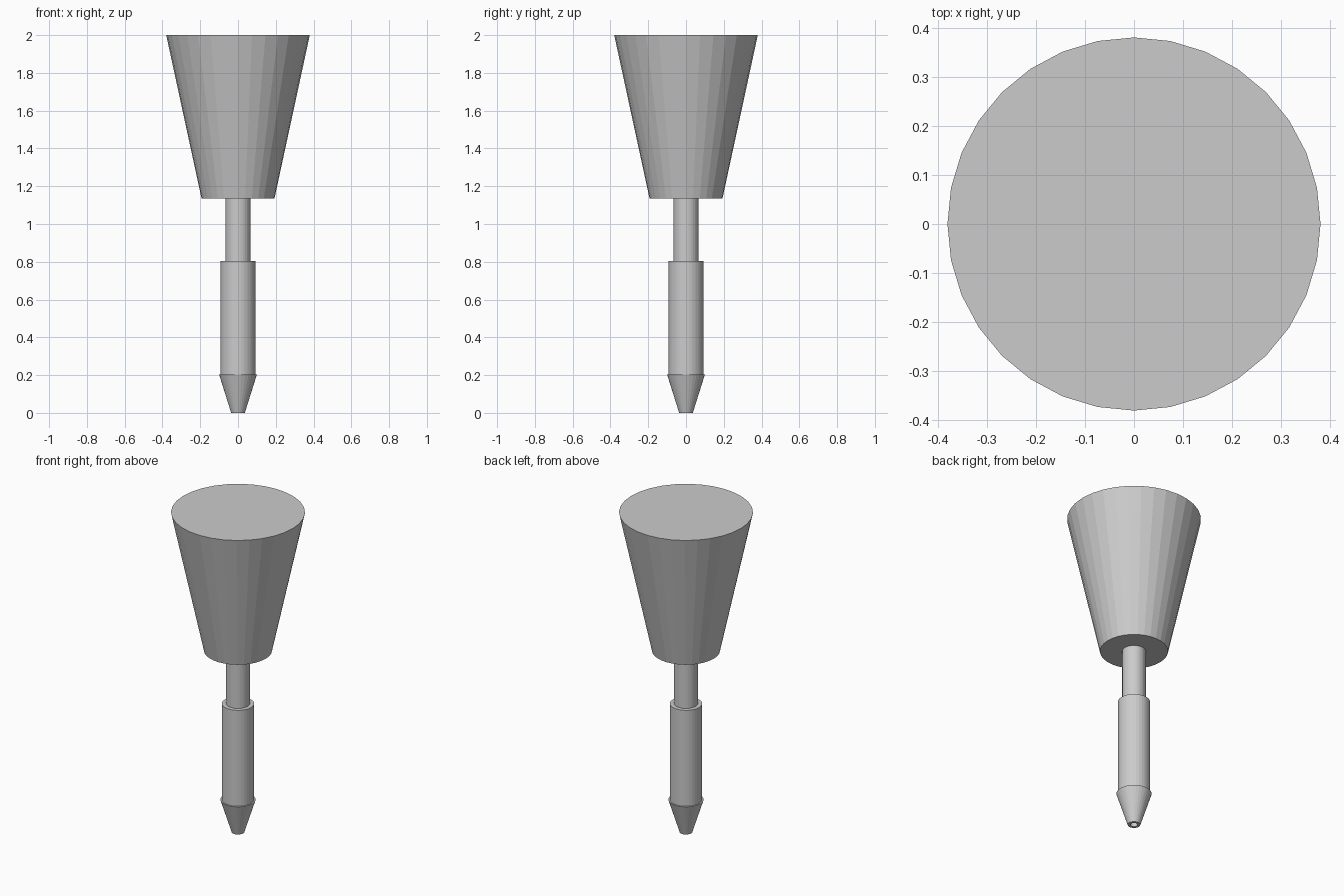
import bpy
import bmesh
import math

SIDES = 32

cube = bpy.data.objects.get("Cube")
if cube:
    bpy.data.objects.remove(cube, do_unlink=True)

grey = bpy.data.materials.new("light grey")
grey.use_nodes = True
colour = (0.6, 0.6, 0.6, 1.0)
grey.diffuse_color = colour
grey.node_tree.nodes["Principled BSDF"].inputs["Base Color"].default_value = colour


def lathe(name, profile):
    """Turn a profile of (radius, height) around z; radius 0 closes to a flat cap."""
    bm = bmesh.new()
    rings = []
    for radius, z in profile:
        rings.append([bm.verts.new((radius * math.cos(math.tau * i / SIDES),
                                    radius * math.sin(math.tau * i / SIDES), z))
                      for i in range(SIDES)])
    for low, high in zip(rings, rings[1:]):
        for i in range(SIDES):
            j = (i + 1) % SIDES
            bm.faces.new((low[i], low[j], high[j], high[i]))
    bm.faces.new(rings[0])
    bm.faces.new(rings[-1])
    bmesh.ops.recalc_face_normals(bm, faces=bm.faces)
    mesh = bpy.data.meshes.new(name)
    bm.to_mesh(mesh)
    bm.free()
    mesh.materials.append(grey)
    obj = bpy.data.objects.new(name, mesh)
    bpy.context.scene.collection.objects.link(obj)
    return obj


# Wide tapered head
lathe("tapered_head", [(0.193, 1.135), (0.38, 2.0)])

# Thin neck under the head
lathe("neck", [(0.067, 0.8), (0.067, 1.135)])

# Thicker barrel
lathe("barrel", [(0.092, 0.2), (0.092, 0.803)])

# Conical tip with a small bore in its end
lathe("hollow_tip", [(0.02, 0.15), (0.02, 0.0), (0.036, 0.0), (0.1, 0.203)])
